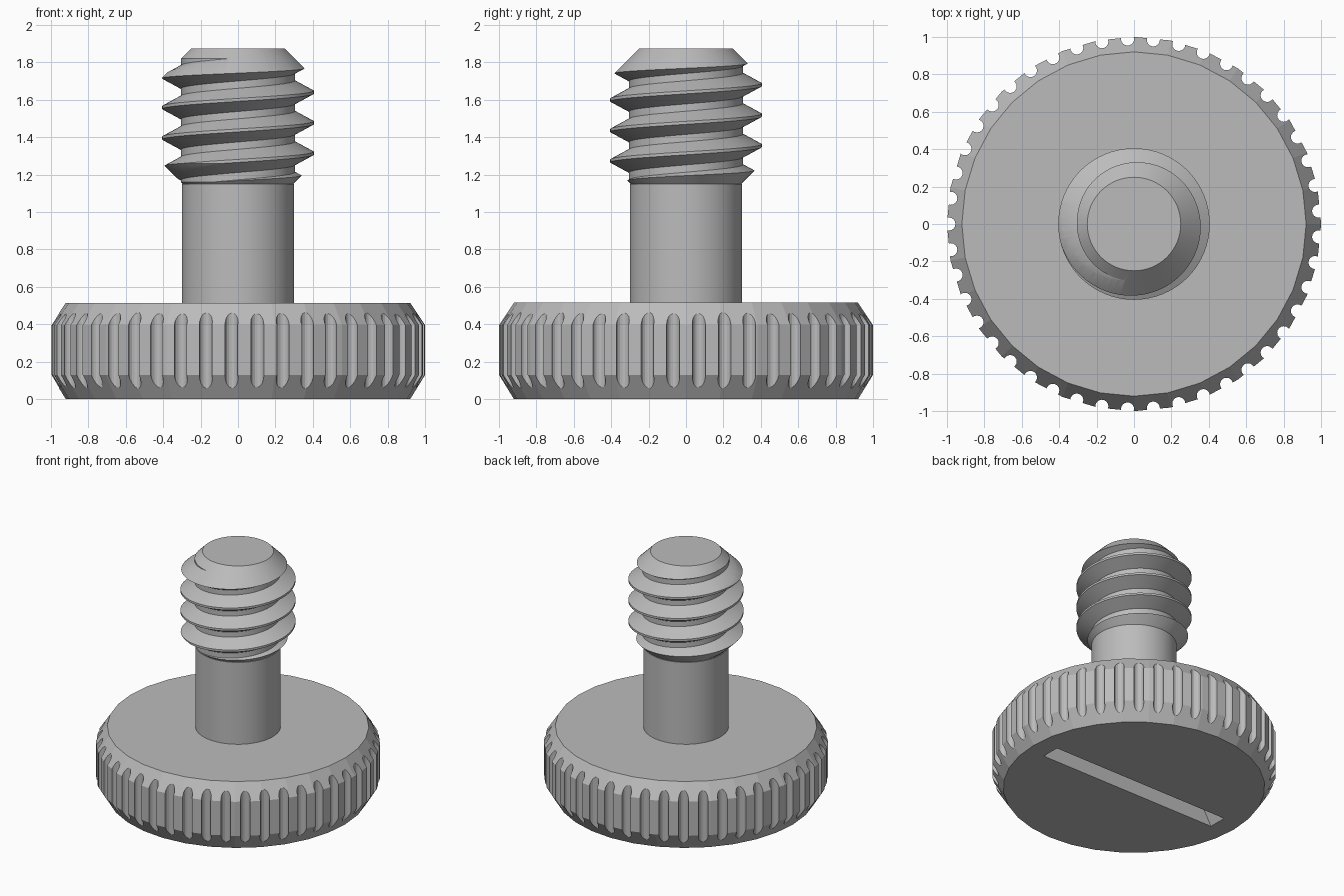
import bpy, bmesh
from math import sin, cos, pi, radians

if "Cube" in bpy.data.objects:
    bpy.data.objects.remove(bpy.data.objects["Cube"], do_unlink=True)

steel = bpy.data.materials.new("grey_steel")
steel.use_nodes = True
GREY = (0.5, 0.5, 0.5, 1)
steel.diffuse_color = GREY
steel.node_tree.nodes["Principled BSDF"].inputs["Base Color"].default_value = GREY


def finish(bm, name):
    bmesh.ops.recalc_face_normals(bm, faces=bm.faces)
    mesh = bpy.data.meshes.new(name)
    bm.to_mesh(mesh)
    bm.free()
    mesh.materials.append(steel)
    obj = bpy.data.objects.new(name, mesh)
    bpy.context.collection.objects.link(obj)
    return obj


def add_lathe(bm, profile, sides, cx=0, cy=0):
    """Closed solid of revolution from (radius, height) pairs."""
    rings = [[bm.verts.new((cx + r * cos(2 * pi * k / sides), cy + r * sin(2 * pi * k / sides), z))
              for k in range(sides)] for r, z in profile]
    for a, b in zip(rings, rings[1:]):
        for k in range(sides):
            n = (k + 1) % sides
            bm.faces.new((a[k], a[n], b[n], b[k]))
    bm.faces.new(rings[0][::-1])
    bm.faces.new(rings[-1])


def lathe(name, profile, sides):
    bm = bmesh.new()
    add_lathe(bm, profile, sides)
    return finish(bm, name)


def select(obj):
    bpy.ops.object.select_all(action='DESELECT')
    obj.select_set(True)
    bpy.context.view_layer.objects.active = obj


def boolean(obj, cutter, operation):
    select(obj)
    mod = obj.modifiers.new("cut", 'BOOLEAN')
    mod.object, mod.operation, mod.solver = cutter, operation, 'EXACT'
    bpy.ops.object.modifier_apply(modifier=mod.name)
    bpy.data.objects.remove(cutter, do_unlink=True)


def smooth(obj, angle):
    select(obj)
    bpy.ops.object.shade_smooth_by_angle(angle=radians(angle))


# Thumb wheel with chamfered rims
wheel = lathe("thumb_wheel", [(0.92, 0), (1, 0.13), (1, 0.395), (0.92, 0.515)], 32)

# Grip grooves around the rim
GROOVES = 45
bm = bmesh.new()
for i in range(GROOVES):
    a = 2 * pi * (i + 0.5) / GROOVES
    add_lathe(bm, [(0.035, -0.1), (0.035, 0.7)], 16, 0.989 * cos(a), 0.989 * sin(a))
boolean(wheel, finish(bm, "groove_cutter"), 'DIFFERENCE')

# Screwdriver slot underneath, with sloping ends
bm = bmesh.new()
bmesh.ops.create_cube(bm, size=2)
for v in bm.verts:
    top = v.co.z > 0
    v.co.x *= 0.68 if top else 0.825
    v.co.y *= 0.072
    v.co.z = 0.15 if top else -0.1
boolean(wheel, finish(bm, "slot_cutter"), 'DIFFERENCE')

# Plain shank
shank = lathe("shank", [(0.3, 0.5), (0.3, 1.15)], 64)
smooth(shank, 30)

# Helical thread: crest and root bands wound upward
PITCH, SEG, TURNS, CREST_Z = 0.163, 64, 8, 1.64
band = [(0.405, -0.008), (0.405, 0.008), (0.305, 0.062), (0.305, 0.101)]
n = len(band)
bm = bmesh.new()
grid = []
for k in range(SEG):
    a = 2 * pi * k / SEG
    grid.append([])
    for i in range(n * (TURNS + 1)):
        r, dz = band[i % n]
        z = CREST_Z + PITCH * (i // n - 5 + k / SEG) + dz
        grid[k].append(bm.verts.new((r * cos(a), r * sin(a), z)))
for k in range(SEG):
    for i in range(n * TURNS - 1):
        here = grid[k]
        nxt, s = (grid[k + 1], 0) if k < SEG - 1 else (grid[0], n)
        bm.faces.new((here[i], nxt[i + s], nxt[i + s + 1], here[i + 1]))
bmesh.ops.delete(bm, geom=[v for v in bm.verts if not v.link_faces], context='VERTS')
rim = [e for e in bm.edges if e.is_boundary]
tips = [bm.verts.new((0, 0, z)) for z in (0.4, 2.6)]
for e in rim:
    tip = tips[(e.verts[0].co.z + e.verts[1].co.z) / 2 > 1.5]
    bm.faces.new((e.verts[0], e.verts[1], tip))
thread = finish(bm, "threaded_end")

# Trim the thread to a chamfered envelope
envelope = lathe("thread_envelope", [(0.295, 1.15), (0.445, 1.3), (0.445, 1.68), (0.25, 1.875)], 64)
boolean(thread, envelope, 'INTERSECT')
smooth(thread, 20)
